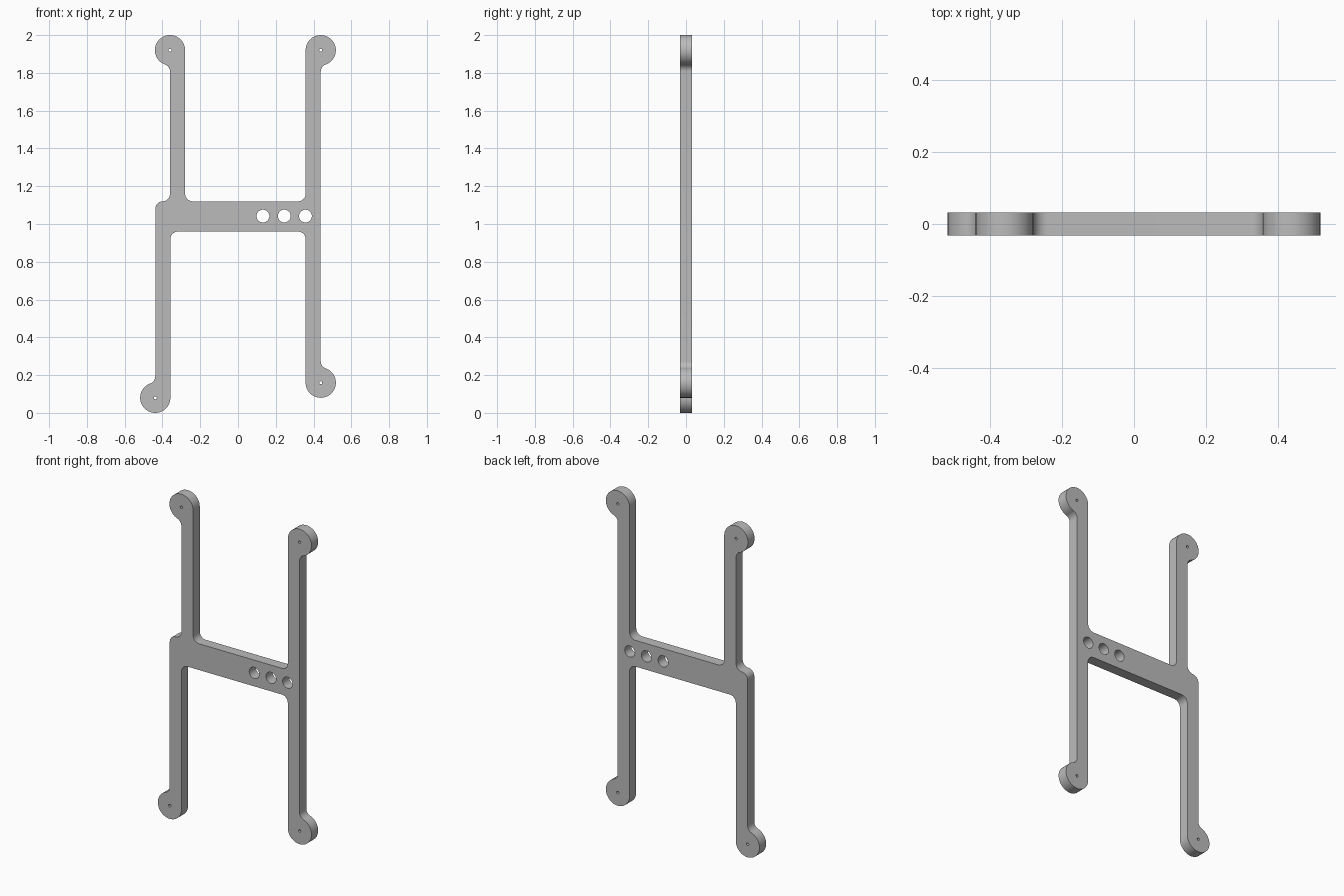
import bpy
import bmesh
from math import sin, cos, pi, radians, sqrt, acos

cube = bpy.data.objects.get("Cube")
if cube:
    bpy.data.objects.remove(cube)

WIDTH = 0.08     # arm width and end pad radius
FILLET = 0.04
HALF_DEPTH = 0.032
STEPS = 12


def arc(cx, cz, r, a0, a1, steps=STEPS):
    return [(cx + r * cos(a0 + (a1 - a0) * i / steps),
             cz + r * sin(a0 + (a1 - a0) * i / steps)) for i in range(steps + 1)]


def end_pad(cx, cz, sx, sz):
    """Round pad bulging to side sx at the sz end, from inner to outer arm edge."""
    drop = sqrt((WIDTH + FILLET) ** 2 - FILLET ** 2)
    meet = acos(FILLET / (WIDTH + FILLET))
    pts = arc(0, 0, WIDTH, pi, -meet, STEPS * 3)
    pts += arc(FILLET, -drop, FILLET, pi - meet, pi)[1:]
    return [(cx + sx * x, cz + sz * z) for x, z in pts]


def corner(x, z, ux, uz, vertical_first):
    """Rounded corner whose centre lies towards (ux, uz)."""
    pts = []
    for i in range(STEPS + 1):
        t = radians(90) * i / STEPS
        pts.append((x + ux * FILLET * (1 - cos(t)), z + uz * FILLET * (1 - sin(t))))
    return pts if vertical_first else pts[::-1]


# End pad centres
top_right = (-0.36, 1.92)
bottom_right = (-0.438, 0.08)
bottom_left = (0.438, 0.16)
top_left = (0.438, 1.92)

# Outer outline, counterclockwise
outline = end_pad(*top_right, -1, 1)
outline += corner(-0.36, 1.12, -1, 1, True)
outline += corner(-0.438, 1.12, 1, -1, False)
outline += end_pad(*bottom_right, -1, -1)[::-1]
outline += corner(-0.358, 0.96, 1, -1, True)
outline += corner(0.358, 0.96, -1, -1, False)
outline += end_pad(*bottom_left, 1, -1)
outline += end_pad(*top_left, 1, 1)[::-1]
outline += corner(0.358, 1.12, -1, 1, True)
outline += corner(-0.28, 1.12, 1, 1, False)

# Pin holes in the pads and three larger holes in the crossbar
loops = [outline]
for c in (top_right, bottom_right, bottom_left, top_left):
    loops.append(arc(*c, 0.008, 0, -2 * pi, 16)[:-1])
for x in (0.132, 0.245, 0.357):
    loops.append(arc(x, 1.042, 0.034, 0, -2 * pi, 32)[:-1])

# Filled flat profile, extruded to thickness
curve = bpy.data.curves.new("bracket_profile", "CURVE")
curve.dimensions = "2D"
curve.fill_mode = "BOTH"
curve.extrude = HALF_DEPTH
for pts in loops:
    clean = [p for i, p in enumerate(pts)
             if abs(p[0] - pts[i - 1][0]) + abs(p[1] - pts[i - 1][1]) > 0.0005]
    spline = curve.splines.new("POLY")
    spline.points.add(len(clean) - 1)
    for point, (x, z) in zip(spline.points, clean):
        point.co = (x, z, 0, 1)
    spline.use_cyclic_u = True

bracket = bpy.data.objects.new("bracket_frame", curve)
bpy.context.collection.objects.link(bracket)
bracket.rotation_euler = (radians(90), 0, 0)
bpy.ops.object.select_all(action="DESELECT")
bracket.select_set(True)
bpy.context.view_layer.objects.active = bracket
bpy.ops.object.convert(target="MESH")
bracket = bpy.context.view_layer.objects.active
bpy.ops.object.transform_apply(location=False, rotation=True, scale=False)

# Weld caps to walls
bm = bmesh.new()
bm.from_mesh(bracket.data)
bmesh.ops.remove_doubles(bm, verts=bm.verts, dist=0.0002)
bmesh.ops.recalc_face_normals(bm, faces=bm.faces)
bm.to_mesh(bracket.data)
bm.free()

# Plain grey finish
grey = bpy.data.materials.new("plain_grey")
grey.use_nodes = True
colour = (0.5, 0.5, 0.5, 1)
grey.diffuse_color = colour
grey.node_tree.nodes["Principled BSDF"].inputs["Base Color"].default_value = colour
bracket.data.materials.clear()
bracket.data.materials.append(grey)
bpy.ops.object.shade_smooth_by_angle(angle=radians(30))
